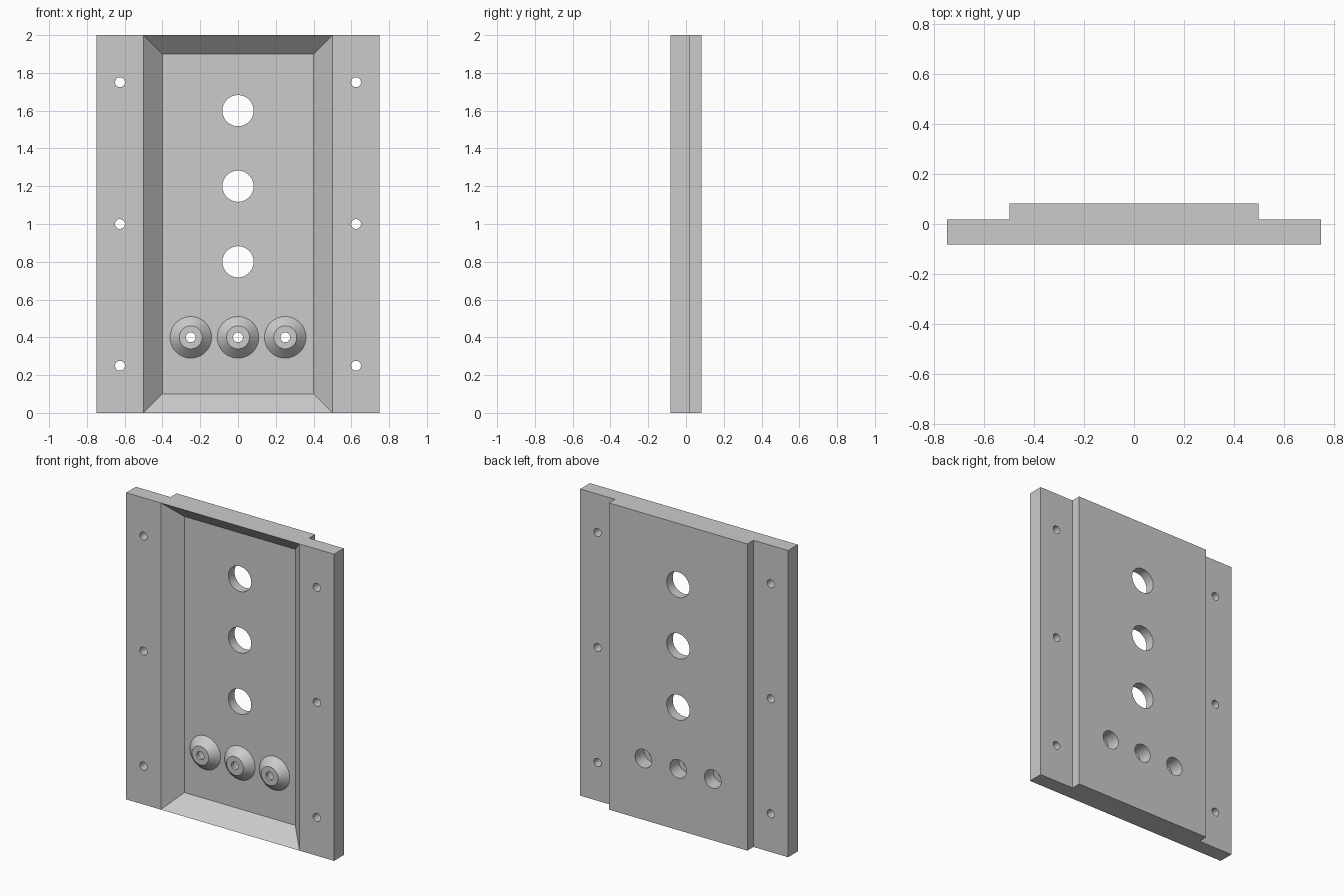
import bpy, bmesh, math
from mathutils import Matrix, Vector

if "Cube" in bpy.data.objects:
    bpy.data.objects.remove(bpy.data.objects["Cube"], do_unlink=True)

HALF = 0.08125            # half of the full depth
FRONT, BACK = -HALF, HALF
STEP = FRONT + 0.1        # back of the flanges, also the tray floor
HEIGHT = 2.0
SEGMENTS = 48

grey = bpy.data.materials.new("plain_grey")
grey.use_nodes = True
grey.diffuse_color = (0.6, 0.6, 0.6, 1)
grey.node_tree.nodes["Principled BSDF"].inputs["Base Color"].default_value = grey.diffuse_color


def add_object(name, bm):
    bmesh.ops.recalc_face_normals(bm, faces=bm.faces)
    mesh = bpy.data.meshes.new(name)
    bm.to_mesh(mesh)
    bm.free()
    mesh.materials.append(grey)
    obj = bpy.data.objects.new(name, mesh)
    bpy.context.collection.objects.link(obj)
    return obj


def select_only(obj):
    bpy.ops.object.select_all(action="DESELECT")
    obj.select_set(True)
    bpy.context.view_layer.objects.active = obj


def smooth(obj):
    select_only(obj)
    bpy.ops.object.shade_smooth_by_angle(angle=math.radians(30))


# Panel: stepped section extruded upward
right_half = [(0.5, FRONT), (0.75, FRONT), (0.75, STEP), (0.5, STEP), (0.5, BACK)]
section = right_half + [(-x, y) for x, y in reversed(right_half)]
bm = bmesh.new()
base = bm.faces.new([bm.verts.new((x, y, 0)) for x, y in section])
top = bmesh.ops.extrude_face_region(bm, geom=[base])["geom"]
bmesh.ops.translate(bm, vec=(0, 0, HEIGHT),
                    verts=[v for v in top if isinstance(v, bmesh.types.BMVert)])
bmesh.ops.recalc_face_normals(bm, faces=bm.faces)

# Sloped tray sunk into the middle of the front
middle = [f for f in bm.faces if f.normal.y < -0.9
          and abs(f.calc_center_median().x) < 0.1]
bmesh.ops.inset_individual(bm, faces=middle, thickness=0.1, depth=-0.1,
                           use_even_offset=True)
panel = add_object("panel", bm)

# Round holes: large vents, flange screw holes, hollow backs of the bosses
boss_x = (-0.25, 0, 0.25)
boss_z = 0.4
hole_r = 0.06
holes = [(0, z, 0.0825) for z in (0.8, 1.2, 1.6)]
holes += [(s * 0.625, z, 0.026) for s in (-1, 1) for z in (0.25, 1, 1.75)]
holes += [(x, boss_z, hole_r) for x in boss_x]
bm = bmesh.new()
for x, z, r in holes:
    place = Matrix.Translation((x, 0, z)) @ Matrix.Rotation(math.pi / 2, 4, "X")
    bmesh.ops.create_cone(bm, cap_ends=True, segments=SEGMENTS, radius1=r,
                          radius2=r, depth=0.4, matrix=place)
cutter = add_object("hole_cutter", bm)
cutter.hide_render = True
cut = panel.modifiers.new("holes", "BOOLEAN")
cut.operation = "DIFFERENCE"
cut.solver = "EXACT"
cut.object = cutter
select_only(panel)
bpy.ops.object.modifier_apply(modifier=cut.name)
bpy.data.objects.remove(cutter, do_unlink=True)
smooth(panel)

# Conical bosses: hollow from behind, with a small hole through the tip
tip = STEP - 0.05
boss_profile = [(0.11, STEP), (0.061, tip), (0.026, tip),
                (0.026, tip + 0.02), (hole_r, tip + 0.02), (hole_r, STEP)]
for x, name in zip(boss_x, ("right_boss", "middle_boss", "left_boss")):
    bm = bmesh.new()
    verts = [bm.verts.new((r, y, 0)) for r, y in boss_profile]
    edges = [bm.edges.new((a, b)) for a, b in zip(verts, verts[1:] + verts[:1])]
    bmesh.ops.spin(bm, geom=verts + edges, cent=(0, 0, 0), axis=(0, 1, 0),
                   angle=2 * math.pi, steps=SEGMENTS, use_merge=True)
    bmesh.ops.remove_doubles(bm, verts=bm.verts, dist=0.0001)
    bmesh.ops.translate(bm, vec=Vector((x, 0, boss_z)), verts=bm.verts)
    smooth(add_object(name, bm))
